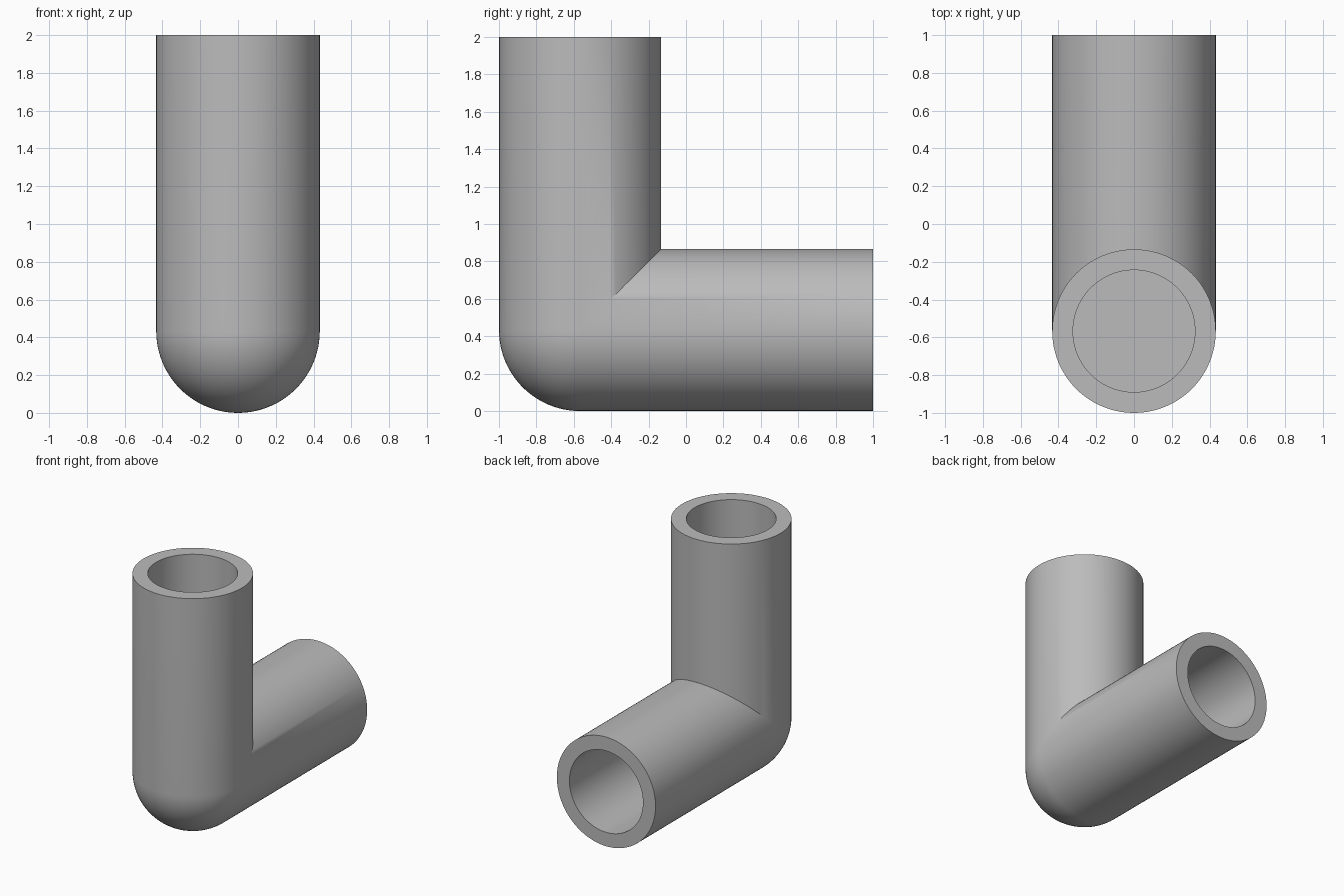
import bpy, bmesh
from math import sin, cos, pi, radians

cube = bpy.data.objects.get("Cube")
if cube:
    bpy.data.objects.remove(cube, do_unlink=True)

OUTER, INNER = 0.433, 0.323
SIDES, BEND_STEPS = 96, 24
CY, CZ = OUTER - 1, OUTER        # where the two pipe axes meet
FLOOR = 0.87                     # blind end of each bore

mat = bpy.data.materials.new("grey")
mat.use_nodes = True
colour = (0.5, 0.5, 0.5, 1)
mat.diffuse_color = colour
mat.node_tree.nodes["Principled BSDF"].inputs["Base Color"].default_value = colour

bm = bmesh.new()


def ring(place, radius):
    """Circle of vertices; place maps the inward offset n to (y, z)."""
    verts = []
    for i in range(SIDES):
        a = 2 * pi * i / SIDES
        verts.append(bm.verts.new((radius * cos(a), *place(radius * sin(a)))))
    return verts


def upright(z):
    return lambda n: (CY + n, z)


def level(y):
    return lambda n: (y, CZ + n)


def bend(t):
    # mitre on the inside of the corner, round on the outside
    return lambda n: (CY + n, CZ + n) if n > 0 else (CY + n * cos(t), CZ + n * sin(t))


# Loft from one bore floor, over the rims and round the corner, to the other
rings = [ring(upright(FLOOR), INNER), ring(upright(2), INNER), ring(upright(2), OUTER)]
rings += [ring(bend(pi / 2 * k / BEND_STEPS), OUTER) for k in range(BEND_STEPS + 1)]
rings += [ring(level(1), OUTER), ring(level(1), INNER), ring(level(FLOOR - 1), INNER)]
for a, b in zip(rings, rings[1:]):
    for i in range(SIDES):
        j = (i + 1) % SIDES
        bm.faces.new((a[i], a[j], b[j], b[i]))
bm.faces.new(rings[0])
bm.faces.new(rings[-1])

# Merge the points shared along the mitre
bmesh.ops.remove_doubles(bm, verts=bm.verts[:], dist=1e-5)
bmesh.ops.recalc_face_normals(bm, faces=bm.faces[:])

mesh = bpy.data.meshes.new("elbow_pipe")
bm.to_mesh(mesh)
bm.free()
mesh.materials.append(mat)
pipe = bpy.data.objects.new("elbow_pipe", mesh)
bpy.context.collection.objects.link(pipe)

bpy.ops.object.select_all(action="DESELECT")
pipe.select_set(True)
bpy.context.view_layer.objects.active = pipe
bpy.ops.object.shade_smooth_by_angle(angle=radians(30))
